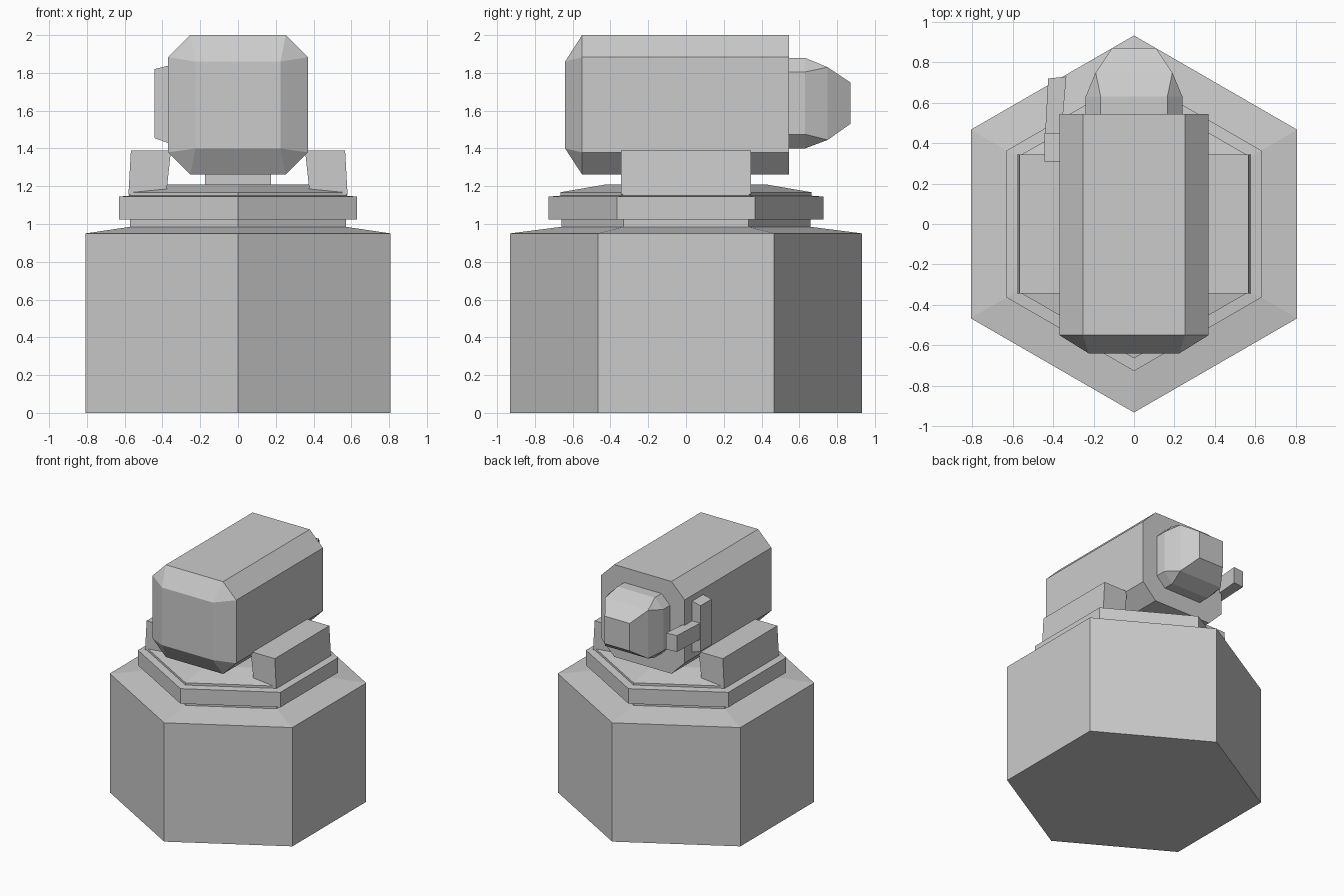
import bpy, bmesh
from math import sin, cos, pi

if "Cube" in bpy.data.objects:
    bpy.data.objects.remove(bpy.data.objects["Cube"])


def finish(bm, name):
    bmesh.ops.recalc_face_normals(bm, faces=bm.faces[:])
    me = bpy.data.meshes.new(name)
    bm.to_mesh(me)
    bm.free()
    ob = bpy.data.objects.new(name, me)
    bpy.context.collection.objects.link(ob)
    return ob


def loft(name, rings):
    """Skin a stack of equal-length point rings and cap both ends."""
    bm = bmesh.new()
    rows = [[bm.verts.new(p) for p in r] for r in rings]
    n = len(rows[0])
    for a, b in zip(rows, rows[1:]):
        for i in range(n):
            j = (i + 1) % n
            bm.faces.new((a[i], a[j], b[j], b[i]))
    bm.faces.new(rows[0])
    bm.faces.new(rows[-1])
    return finish(bm, name)


def hull(name, points):
    """Convex faceted block around a few points."""
    bm = bmesh.new()
    for p in points:
        bm.verts.new(p)
    bmesh.ops.convex_hull(bm, input=bm.verts[:])
    bmesh.ops.dissolve_limit(bm, angle_limit=0.02, verts=bm.verts[:], edges=bm.edges[:])
    return finish(bm, name)


def hexagon(r, z):
    return [(r * cos(pi / 6 + k * pi / 3), r * sin(pi / 6 + k * pi / 3), z) for k in range(6)]


def section(y, hx, z0, z1, c=0.0):
    """Rectangle across y with corners chamfered by c."""
    pts = []
    for s in (-1, 1):
        for z, d in ((z0, 1), (z1, -1)):
            pts += [(s * hx, y, z + d * c)]
            if c:
                pts += [(s * (hx - c), y, z)]
    return pts


def box(name, x0, x1, y0, y1, z0, z1):
    return hull(name, [(x, y, z) for x in (x0, x1) for y in (y0, y1) for z in (z0, z1)])


# Hexagonal base block with sloped shoulder
loft("base", [hexagon(0.933, 0), hexagon(0.933, 0.95), hexagon(0.66, 0.985)])
# Neck, turntable ring and low conical cap
loft("turntable", [hexagon(r, z) for r, z in (
    (0.66, 0.98), (0.66, 1.025), (0.728, 1.025), (0.728, 1.145),
    (0.665, 1.15), (0.665, 1.168), (0.42, 1.21))])
# Pedestal under the head
box("pedestal", -0.175, 0.175, -0.3, 0.3, 1.19, 1.28)

# Side cradles
for s, side in ((-1, "left"), (1, "right")):
    hull("cradle_" + side, [(s * x, y, z) for y in (-0.345, 0.345)
         for x, z in ((0.355, 1.39), (0.567, 1.39), (0.58, 1.155), (0.38, 1.155))])

# Chamfered head, front end bevelled
hull("head", section(0.545, 0.37, 1.262, 2.0, 0.117)
     + section(-0.55, 0.37, 1.262, 2.0, 0.117)
     + section(-0.64, 0.225, 1.40, 1.86))

# Faceted snout on the back
hull("rear_snout", section(0.53, 0.24, 1.40, 1.88, 0.075)
     + section(0.63, 0.24, 1.40, 1.88, 0.075)
     + section(0.75, 0.19, 1.445, 1.83)
     + section(0.87, 0.11, 1.53, 1.75))

# Side handle: upright plate and an arm reaching backwards
hull("handle_post", [(x, y, z) for y in (0.31, 0.45)
     for x, z in ((-0.443, 1.455), (-0.443, 1.82), (-0.36, 1.84), (-0.36, 1.425))])
hull("handle_arm", [(x, y, z) for z in (1.55, 1.68)
     for x, y in ((-0.44, 0.44), (-0.36, 0.44), (-0.335, 0.73), (-0.425, 0.72))])
